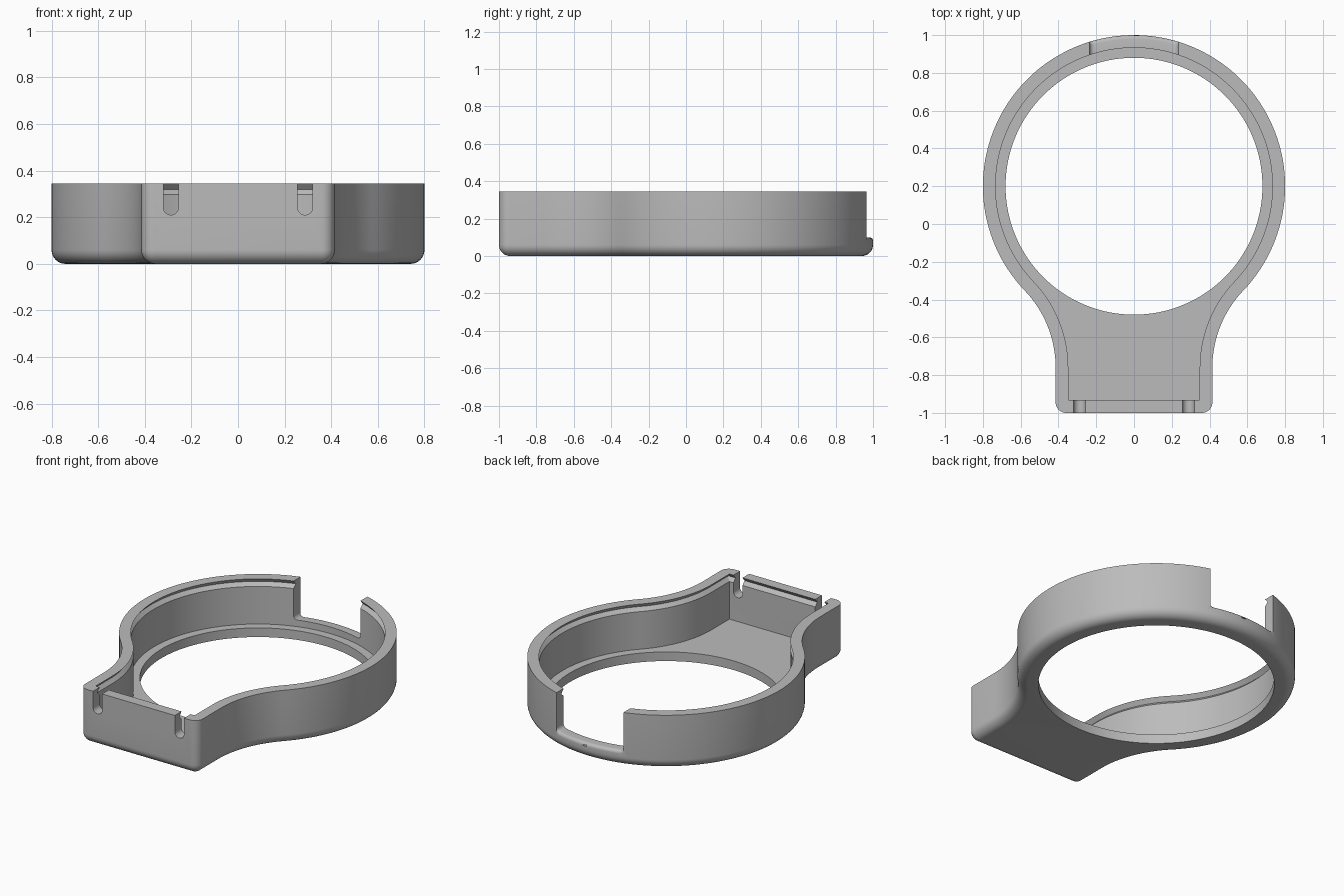
import bpy, bmesh
from math import sin, cos, pi, sqrt, atan2
from mathutils import Matrix

if "Cube" in bpy.data.objects:
    bpy.data.objects.remove(bpy.data.objects["Cube"])

CY, R = 0.2, 0.8            # ring centre and outer radius
HALF, NECK = 0.415, 0.59    # neck half width and its concave radius
TOP, FLOOR, WALL = 0.345, 0.058, 0.067

grey = bpy.data.materials.new("light_grey")
grey.use_nodes = True
colour = (0.5, 0.5, 0.5, 1)
grey.diffuse_color = colour
grey.node_tree.nodes["Principled BSDF"].inputs["Base Color"].default_value = colour


def arc(cx, cy, r, a, b, n):
    return [(cx + r * cos(a + (b - a) * i / n), cy + r * sin(a + (b - a) * i / n))
            for i in range(n + 1)]


def outline(d):
    """Keyhole outline moved inward by d."""
    nx = HALF + NECK
    ny = CY - sqrt((R + NECK) ** 2 - nx ** 2)
    t = atan2(CY - ny, -nx)
    c = max(0.055 - d, 0.001)
    half = arc(0, CY, R - d, pi / 2, t - pi, 64)
    half += arc(nx, ny, NECK + d, t, pi, 20)[1:]
    half += arc(HALF - d - c, -1 + d + c, c, 0, -pi / 2, 8)
    return half + [(-x, y) for x, y in reversed(half[1:])]


def loft(name, rings):
    """Closed solid through a list of equal rings of 3D points."""
    bm = bmesh.new()
    loops = [[bm.verts.new(p) for p in ring] for ring in rings]
    n = len(loops[0])
    for a, b in zip(loops, loops[1:]):
        for i in range(n):
            j = (i + 1) % n
            bm.faces.new((a[i], a[j], b[j], b[i]))
    bm.faces.new(loops[0])
    bm.faces.new(loops[-1])
    bmesh.ops.recalc_face_normals(bm, faces=bm.faces)
    me = bpy.data.meshes.new(name)
    bm.to_mesh(me)
    bm.free()
    me.materials.append(grey)
    ob = bpy.data.objects.new(name, me)
    bpy.context.collection.objects.link(ob)
    return ob


# Tray shell: rounded bottom edge, wall, snap groove inside, floor
F = 0.06
profile = [(F - F * sin(a), F - F * cos(a)) for a in [pi / 2 * i / 8 for i in range(9)]]
profile += [(0, TOP), (WALL, TOP), (WALL - 0.022, TOP - 0.026),
            (WALL, TOP - 0.048), (WALL, FLOOR)]
case = loft("case_body", [[(x, y, z) for x, y in outline(d)] for d, z in profile])

# Round opening in the floor
hole = loft("hole_cutter", [[(x, y, z) for x, y in arc(0, CY, 0.68, 0, 2 * pi, 128)[:-1]]
                            for z in (-0.1, 0.2)])

# Gap in the back wall, with a rounded lip and filleted lower corners
GAP, LIP, FIL = 0.235, 0.1, 0.025
section = [(0.7, LIP)] + [(R - 0.02 + 0.02 * sin(a), LIP - 0.02 + 0.02 * cos(a))
                          for a in [pi / 2 * i / 5 for i in range(6)]]
section += [(0.86, LIP - 0.02), (0.86, 0.5), (0.7, 0.5)]
ends = [GAP - FIL * (1 - cos(pi / 2 * i / 6)) for i in range(7)]
xs = [-e for e in ends] + [ends[-1] * (i / 8 - 1) for i in range(1, 16)] + ends[::-1]
rings = []
for x in xs:
    u = max(0, abs(x) - (GAP - FIL))
    lift = FIL - sqrt(max(0, FIL * FIL - u * u))
    rings.append([(x, CY + sqrt(r * r - x * x), z + (lift if z < 0.4 else 0))
                  for r, z in section])
gap = loft("gap_cutter", rings)

# Two round-bottomed slots in the front wall
cutters = [hole, gap]
for side, label in ((1, "left"), (-1, "right")):
    shape = arc(side * 0.288, 0.242, 0.032, pi, 2 * pi, 16)
    shape += [(shape[-1][0], 0.5), (shape[0][0], 0.5)]
    cutters.append(loft(label + "_slot_cutter",
                        [[(x, y, z) for x, z in shape] for y in (-1.1, -0.9)]))

bpy.context.view_layer.objects.active = case
for cutter in cutters:
    cutter.hide_render = True
    mod = case.modifiers.new(cutter.name, "BOOLEAN")
    mod.operation, mod.solver, mod.object = "DIFFERENCE", "EXACT", cutter
    bpy.ops.object.modifier_apply(modifier=mod.name)
    bpy.data.objects.remove(cutter)

bpy.ops.object.select_all(action="DESELECT")
case.select_set(True)
bpy.ops.object.shade_smooth_by_angle(angle=pi / 6)
